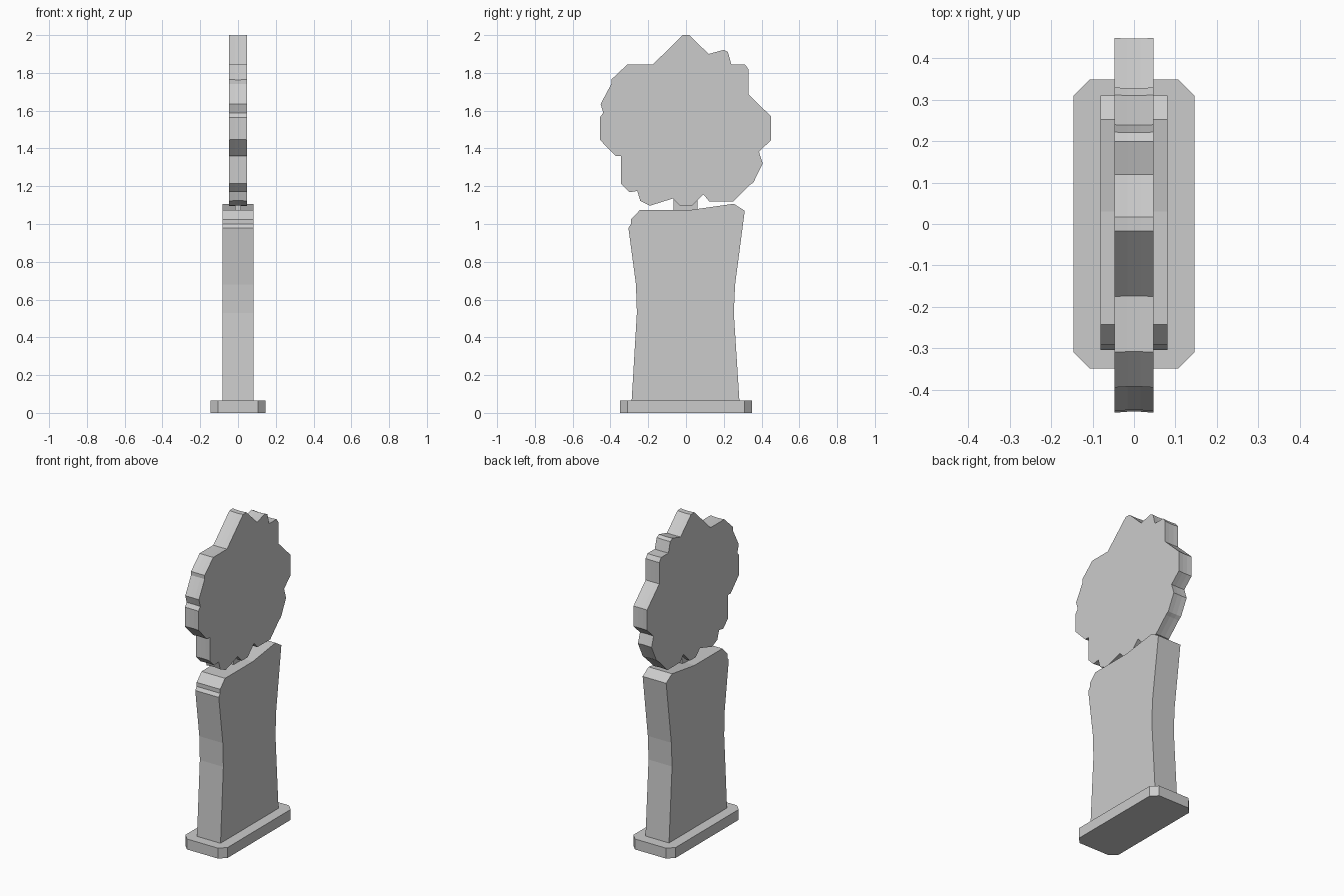
import bpy, bmesh

if "Cube" in bpy.data.objects:
    bpy.data.objects.remove(bpy.data.objects["Cube"])

grey = bpy.data.materials.new("plain_grey")
grey.diffuse_color = (0.6, 0.6, 0.6, 1)
grey.use_nodes = True
grey.node_tree.nodes["Principled BSDF"].inputs["Base Color"].default_value = grey.diffuse_color


def slab(name, outline, layers, centre=(0, 0)):
    """Stack copies of a (y, z) outline along x; layers are (x, scale)."""
    bm = bmesh.new()
    cy, cz = centre
    rings = [[bm.verts.new((x, cy + (y - cy) * s, cz + (z - cz) * s)) for y, z in outline]
             for x, s in layers]
    n = len(outline)
    for a, b in zip(rings, rings[1:]):
        for i in range(n):
            j = (i + 1) % n
            bm.faces.new((a[i], a[j], b[j], b[i]))
    bm.faces.new(rings[0])
    bm.faces.new(rings[-1])
    bmesh.ops.recalc_face_normals(bm, faces=bm.faces)
    mesh = bpy.data.meshes.new(name)
    bm.to_mesh(mesh)
    bm.free()
    mesh.materials.append(grey)
    obj = bpy.data.objects.new(name, mesh)
    bpy.context.collection.objects.link(obj)
    return obj


# base plate with chamfered corners
X, Y, C, H = 0.146, 0.349, 0.039, 0.065
corners = [(X, Y - C), (X - C, Y), (C - X, Y), (-X, Y - C),
           (-X, C - Y), (C - X, -Y), (X - C, -Y), (X, C - Y)]
bm = bmesh.new()
face = bm.faces.new([bm.verts.new((x, y, 0)) for x, y in corners])
ext = bmesh.ops.extrude_face_region(bm, geom=[face], use_keep_orig=True)
bmesh.ops.translate(bm, vec=(0, 0, H),
                    verts=[v for v in ext["geom"] if isinstance(v, bmesh.types.BMVert)])
bmesh.ops.recalc_face_normals(bm, faces=bm.faces)
mesh = bpy.data.meshes.new("base_plate")
bm.to_mesh(mesh)
bm.free()
mesh.materials.append(grey)
bpy.context.collection.objects.link(bpy.data.objects.new("base_plate", mesh))

# waisted trunk
trunk = [(-.288, .06), (-.26, .53), (-.265, .68), (-.305, .98), (-.291, 1.0), (-.291, 1.025),
         (-.243, 1.075), (.03, 1.075), (.253, 1.107), (.311, 1.07), (.26, .68), (.253, .53),
         (.283, .06)]
slab("trunk", trunk, [(-.081, 1), (.081, 1)])

# thin neck joining trunk and crown
slab("neck", [(-.066, 1.04), (.06, 1.04), (.06, 1.25), (-.066, 1.25)], [(-.016, 1), (.016, 1)])

# ragged leafy crown with a shallow seam around its rim
crown = [(-.017, 2.0), (.017, 2.0), (.12, 1.9), (.2, 1.922), (.222, 1.91), (.24, 1.845),
         (.312, 1.845), (.33, 1.82), (.33, 1.687), (.45, 1.57), (.45, 1.443), (.386, 1.383),
         (.406, 1.32), (.357, 1.22), (.336, 1.205), (.25, 1.12), (.123, 1.12), (.092, 1.157),
         (.028, 1.094), (-.03, 1.094), (-.07, 1.135), (-.19, 1.097), (-.242, 1.122),
         (-.258, 1.175), (-.3, 1.168), (-.345, 1.213), (-.345, 1.36), (-.373, 1.36),
         (-.456, 1.446), (-.456, 1.565), (-.438, 1.588), (-.452, 1.635), (-.395, 1.742),
         (-.395, 1.765), (-.31, 1.845), (-.175, 1.845)]
slab("crown", crown, [(-.047, 1), (-.016, .995), (.016, .995), (.047, 1)], (0, 1.5))
